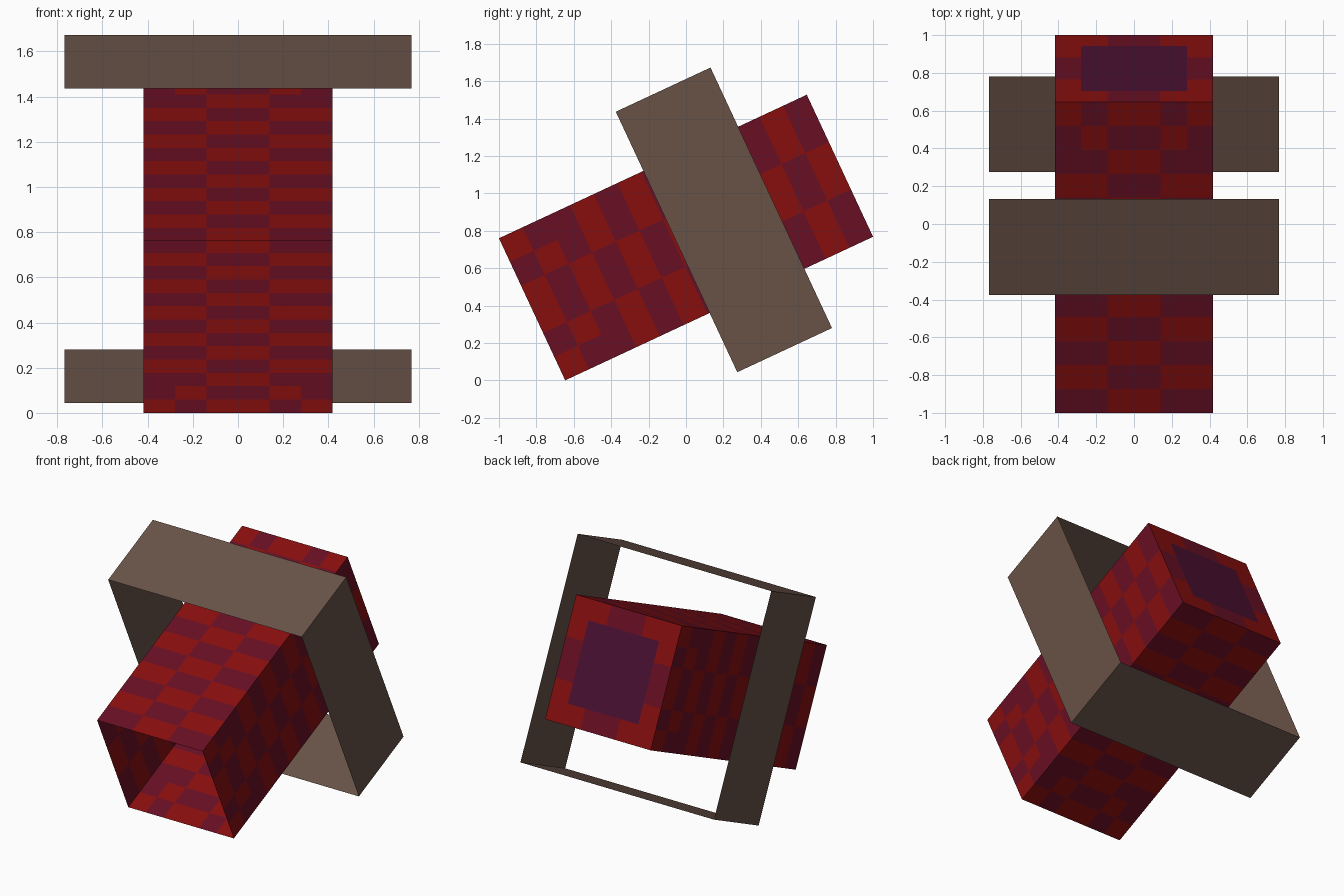
import bpy, bmesh, math
from mathutils import Matrix, Vector

if "Cube" in bpy.data.objects:
    bpy.data.objects.remove(bpy.data.objects["Cube"])

U = 0.1397                       # size of one checker cell
TILT = math.radians(25)
CENTRE_Z = (13 * math.sin(TILT) + 6 * math.cos(TILT)) * U / 2
PLACE = (Matrix.Translation((0, 0, CENTRE_Z)) @ Matrix.Rotation(TILT, 4, 'X')
         @ Matrix.Scale(U, 4))


def material(name, rgb):
    m = bpy.data.materials.new(name)
    lin = [(c / 255 / 12.92 if c < 11 else ((c / 255 + 0.055) / 1.055) ** 2.4) for c in rgb]
    m.diffuse_color = (*lin, 1)
    m.use_nodes = True
    m.node_tree.nodes["Principled BSDF"].inputs["Base Color"].default_value = m.diffuse_color
    return m


RED = material("deep red", (134, 14, 13))
PLUM = material("dark plum", (104, 15, 36))
VIOLET = material("dark violet", (74, 16, 49))
BROWN = material("grey brown", (104, 82, 71))


def panel(bm, origin, du, dv, nu, nv, rule):
    """Flat grid of nu x nv unit cells, coloured by rule(i, j)."""
    o, du, dv = Vector(origin), Vector(du), Vector(dv)
    grid = [[bm.verts.new(o + du * i + dv * j) for j in range(nv + 1)] for i in range(nu + 1)]
    for i in range(nu):
        for j in range(nv):
            f = bm.faces.new((grid[i][j], grid[i + 1][j], grid[i + 1][j + 1], grid[i][j + 1]))
            f.material_index = rule(i, j)


def finish(name, bm, mats):
    bmesh.ops.remove_doubles(bm, verts=bm.verts, dist=1e-4)
    bm.transform(PLACE)
    me = bpy.data.meshes.new(name)
    bm.to_mesh(me)
    bm.free()
    for m in mats:
        me.materials.append(m)
    ob = bpy.data.objects.new(name, me)
    bpy.context.collection.objects.link(ob)
    return ob


def checker(flipped_rows):
    """Checks two cells wide and one long; the outer cells swap on some rows."""
    def rule(across, row):
        plum = (across // 2 + row) % 2 == 0
        if across in (0, 5) and row in flipped_rows:
            plum = not plum
        return int(plum)
    return rule


def cap_rule(i, j):
    if 0 < i < 5 and 0 < j < 5:
        return 2                              # violet centre
    return (i // 2 + j // 2) % 2              # red corners, plum middles


# Checkered tube: open at the front, closed at the back
FRONT, BACK = (0, 1), (11, 12)
Y = (0, 1, 0)
tube = bmesh.new()
panel(tube, (-3, -6.5, 3), (1, 0, 0), Y, 6, 13, checker(BACK))        # top
panel(tube, (3, -6.5, -3), (-1, 0, 0), Y, 6, 13, checker(FRONT))      # bottom
panel(tube, (3, -6.5, 3), (0, 0, -1), Y, 6, 13, checker(FRONT))       # right
panel(tube, (-3, -6.5, -3), (0, 0, 1), Y, 6, 13, checker(BACK))       # left
panel(tube, (3, 6.5, -3), (-1, 0, 0), (0, 0, 1), 6, 6, cap_rule)      # back cap
finish("checkered_tube", tube, (RED, PLUM, VIOLET))

# Square band of thin sheet around the tube
band = bmesh.new()
R, Y0, Y1 = 5.5, 1.6 - 2, 1.6 + 2
corners = [(-R, R), (R, R), (R, -R), (-R, -R)]
for k in range(4):
    (xa, za), (xb, zb) = corners[k], corners[(k + 1) % 4]
    band.faces.new([band.verts.new(p) for p in
                    ((xa, Y0, za), (xb, Y0, zb), (xb, Y1, zb), (xa, Y1, za))])
finish("square_band", band, (BROWN,))
